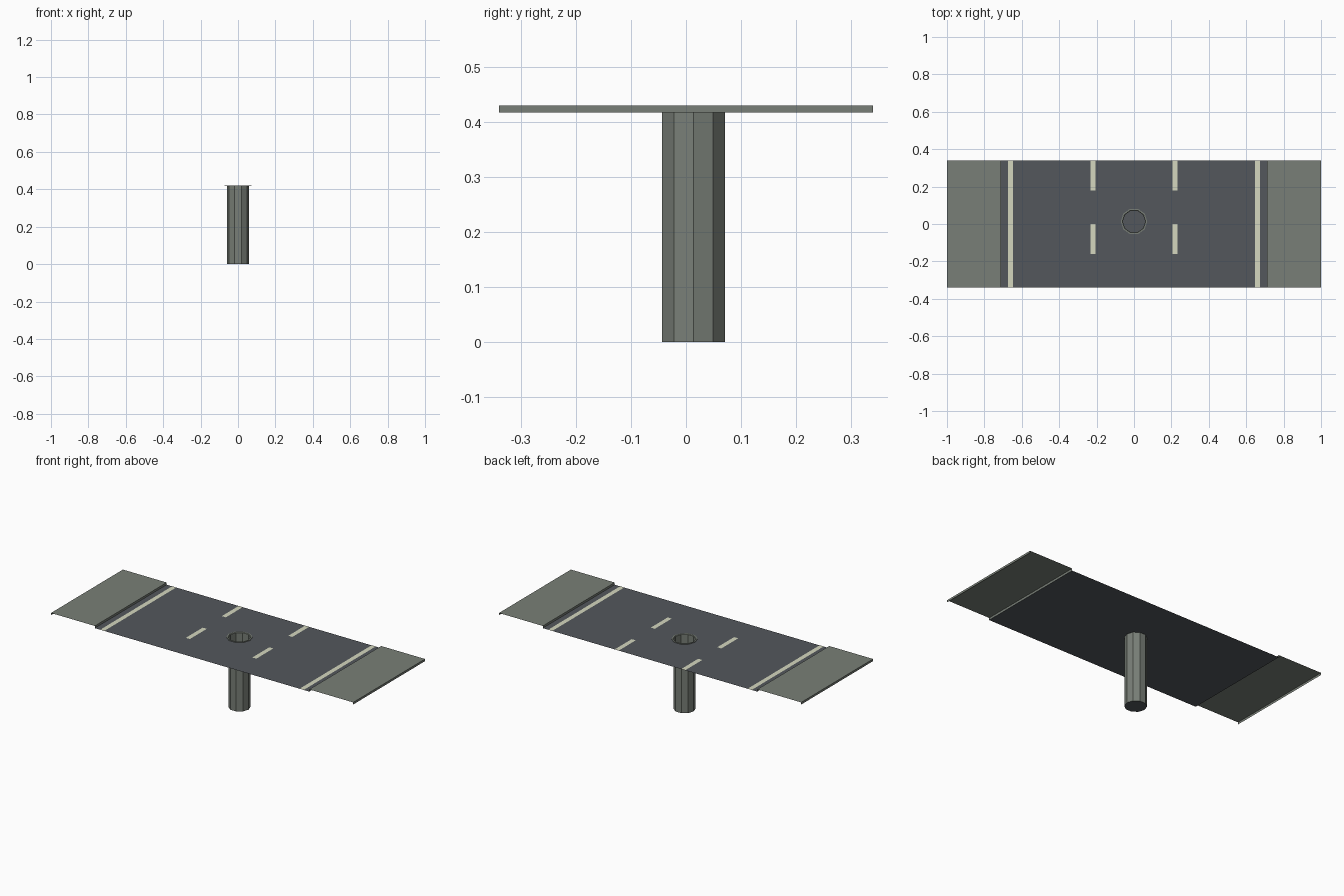
import bpy, bmesh, math

if "Cube" in bpy.data.objects:
    bpy.data.objects.remove(bpy.data.objects["Cube"])

W, L = 1.0, 0.34            # half width, half length
ROAD, WALK = 0.417, 0.43    # road and pavement heights
CURB = 0.71
SIDES, HOLE_R, RIM_R, HOLE_Y = 10, 0.06, 0.071, 0.0135


def material(name, rgb):
    m = bpy.data.materials.new(name)
    m.diffuse_color = (*rgb, 1)
    m.use_nodes = True
    m.node_tree.nodes["Principled BSDF"].inputs["Base Color"].default_value = m.diffuse_color
    return m


asphalt = material("asphalt", (0.087, 0.096, 0.108))
concrete = material("concrete", (0.190, 0.212, 0.184))
paint = material("line paint", (0.665, 0.685, 0.520))


def finish(name, bm, *mats):
    me = bpy.data.meshes.new(name)
    bm.to_mesh(me)
    bm.free()
    for m in mats:
        me.materials.append(m)
    ob = bpy.data.objects.new(name, me)
    bpy.context.collection.objects.link(ob)
    return ob


def ring(bm, r, z):
    return [bm.verts.new((r * math.cos(2 * math.pi * i / SIDES),
                          HOLE_Y + r * math.sin(2 * math.pi * i / SIDES), z))
            for i in range(SIDES)]


def loop_edges(bm, vs):
    return [bm.edges.new((vs[i], vs[(i + 1) % len(vs)])) for i in range(len(vs))]


def wall(bm, a, b):
    for i in range(SIDES):
        j = (i + 1) % SIDES
        bm.faces.new((a[i], a[j], b[j], b[i]))


# road sheet with a hole for the shaft
bm = bmesh.new()
outer = [bm.verts.new((x, y, ROAD)) for x, y in
         ((-CURB, -L), (CURB, -L), (CURB, L), (-CURB, L))]
edges = loop_edges(bm, outer) + loop_edges(bm, ring(bm, HOLE_R, ROAD))
bmesh.ops.triangle_fill(bm, edges=edges, use_beauty=True, normal=(0, 0, 1))
for f in bm.faces:
    f.normal_update()
    if f.normal.z < 0:
        f.normal_flip()
finish("road", bm, asphalt)

# pavements: open-ended folded sheet with curb and outer drop
for side, s in (("left", -1), ("right", 1)):
    bm = bmesh.new()
    profile = [(CURB, ROAD), (CURB, WALK), (W, WALK), (W, ROAD)]
    rows = [[bm.verts.new((s * x, y, z)) for y in (-L, L)] for x, z in profile]
    for a, b in zip(rows, rows[1:]):
        quad = (a[0], b[0], b[1], a[1])
        bm.faces.new(quad if s > 0 else quad[::-1])
    finish(side + "_pavement", bm, concrete)

# painted lines: full edge lines and two dashes per lane divider
bm = bmesh.new()
for s in (-1, 1):
    for x, y0, y1 in ((0.66, -L, L), (0.22, 0.18, L), (0.22, -0.16, 0.0)):
        c, h = s * x, 0.0135
        bm.faces.new([bm.verts.new((px, py, ROAD + 0.0006)) for px, py in
                      ((c - h, y0), (c + h, y0), (c + h, y1), (c - h, y1))])
finish("road_lines", bm, paint)

# shaft below the road, open at the top, dark floor
bm = bmesh.new()
low, high = ring(bm, HOLE_R, 0), ring(bm, HOLE_R, ROAD)
wall(bm, low, high)
floor = bm.faces.new(low[::-1])
floor.material_index = 1
finish("shaft", bm, concrete, asphalt)

# low rim around the opening
bm = bmesh.new()
top = ROAD + 0.003
base, edge = ring(bm, RIM_R, ROAD), ring(bm, RIM_R, top)
lip, inner = ring(bm, HOLE_R + 0.003, top), ring(bm, HOLE_R, ROAD)
wall(bm, base, edge)
wall(bm, edge, lip)
wall(bm, lip, inner)
finish("shaft_rim", bm, concrete)
